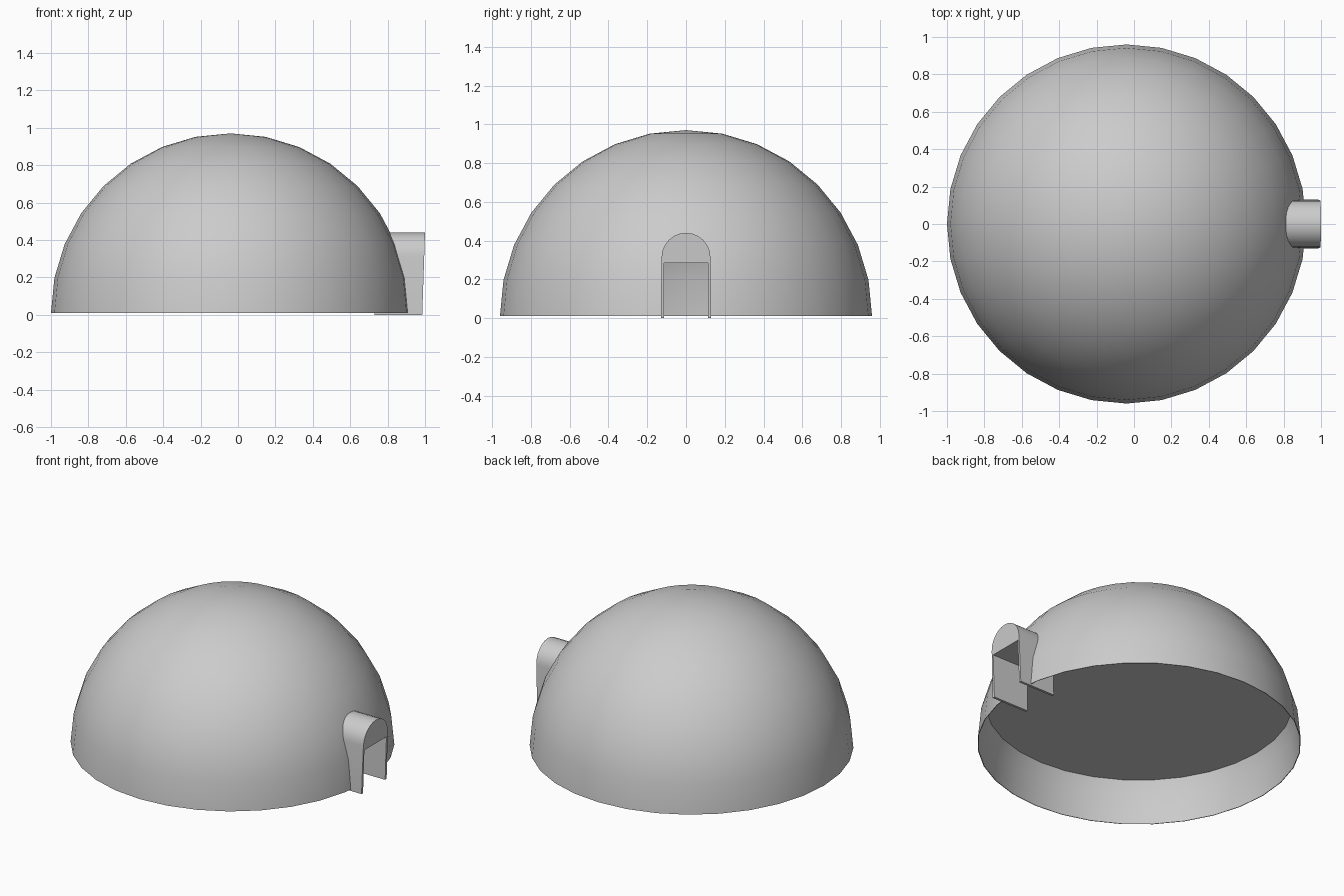
import bpy, bmesh, math

if "Cube" in bpy.data.objects:
    bpy.data.objects.remove(bpy.data.objects["Cube"])

CX, R, BASE = -0.04, 0.96, 0.01
SEGS = 32
LINTEL = 0.285


def make_object(name, bm):
    bmesh.ops.recalc_face_normals(bm, faces=bm.faces)
    mesh = bpy.data.meshes.new(name)
    bm.to_mesh(mesh)
    bm.free()
    obj = bpy.data.objects.new(name, mesh)
    bpy.context.collection.objects.link(obj)
    return obj


def smooth(obj):
    bpy.ops.object.select_all(action='DESELECT')
    obj.select_set(True)
    bpy.context.view_layer.objects.active = obj
    bpy.ops.object.shade_smooth_by_angle(angle=math.radians(25))


def lathe(name, profile):
    bm = bmesh.new()
    rings = []
    for r, z in profile:
        if r == 0:
            rings.append([bm.verts.new((CX, 0, z))] * SEGS)
        else:
            rings.append([bm.verts.new((CX + r * math.cos(2 * math.pi * i / SEGS),
                                        r * math.sin(2 * math.pi * i / SEGS), z))
                          for i in range(SEGS)])
    for a, b in zip(rings, rings[1:]):
        for i in range(SEGS):
            j = (i + 1) % SEGS
            bm.faces.new(list(dict.fromkeys((a[i], a[j], b[j], b[i]))))
    return make_object(name, bm)


# Dome: faceted hemisphere, thin lower wall and a flat ceiling inside
step = math.pi / 16
profile = [(0, BASE + R)]
profile += [(R * math.sin(step * i), BASE + R * math.cos(step * i)) for i in range(1, 9)]
profile += [(R - 0.004, BASE), (R * math.cos(step) - 0.004, BASE + R * math.sin(step)),
            (0.911, LINTEL), (0, LINTEL)]
dome = lathe("dome", profile)

# Doorway cut through the dome wall
bm = bmesh.new()
bmesh.ops.create_cube(bm, size=1)
for v in bm.verts:
    v.co = (0.95 + v.co.x * 0.5, v.co.y * 0.236, 0.092 + v.co.z * 0.384)
cutter = make_object("doorway_cutter", bm)
cutter.hide_render = True
cut = dome.modifiers.new("doorway", 'BOOLEAN')
cut.operation = 'DIFFERENCE'
cut.solver = 'EXACT'
cut.object = cutter
bpy.context.view_layer.objects.active = dome
bpy.ops.object.modifier_apply(modifier=cut.name)
bpy.data.objects.remove(cutter)
smooth(dome)

# Entrance: arched top on two thin legs, front face leaning slightly outwards
outline = [(0.13, 0)]
outline += [(0.126 * math.cos(math.pi * i / 12), 0.314 + 0.126 * math.sin(math.pi * i / 12))
            for i in range(13)]
outline += [(-0.13, 0), (-0.114, 0), (-0.114, LINTEL - 0.001),
            (0.114, LINTEL - 0.001), (0.114, 0)]
bm = bmesh.new()
front = [bm.verts.new((0.985 + 0.034 * z, y, z)) for y, z in outline]
back = [bm.verts.new((0.73, y, z)) for y, z in outline]
bm.faces.new(front)
bm.faces.new(back[::-1])
n = len(outline)
for i in range(n):
    j = (i + 1) % n
    bm.faces.new((front[i], back[i], back[j], front[j]))
smooth(make_object("entrance_arch", bm))
